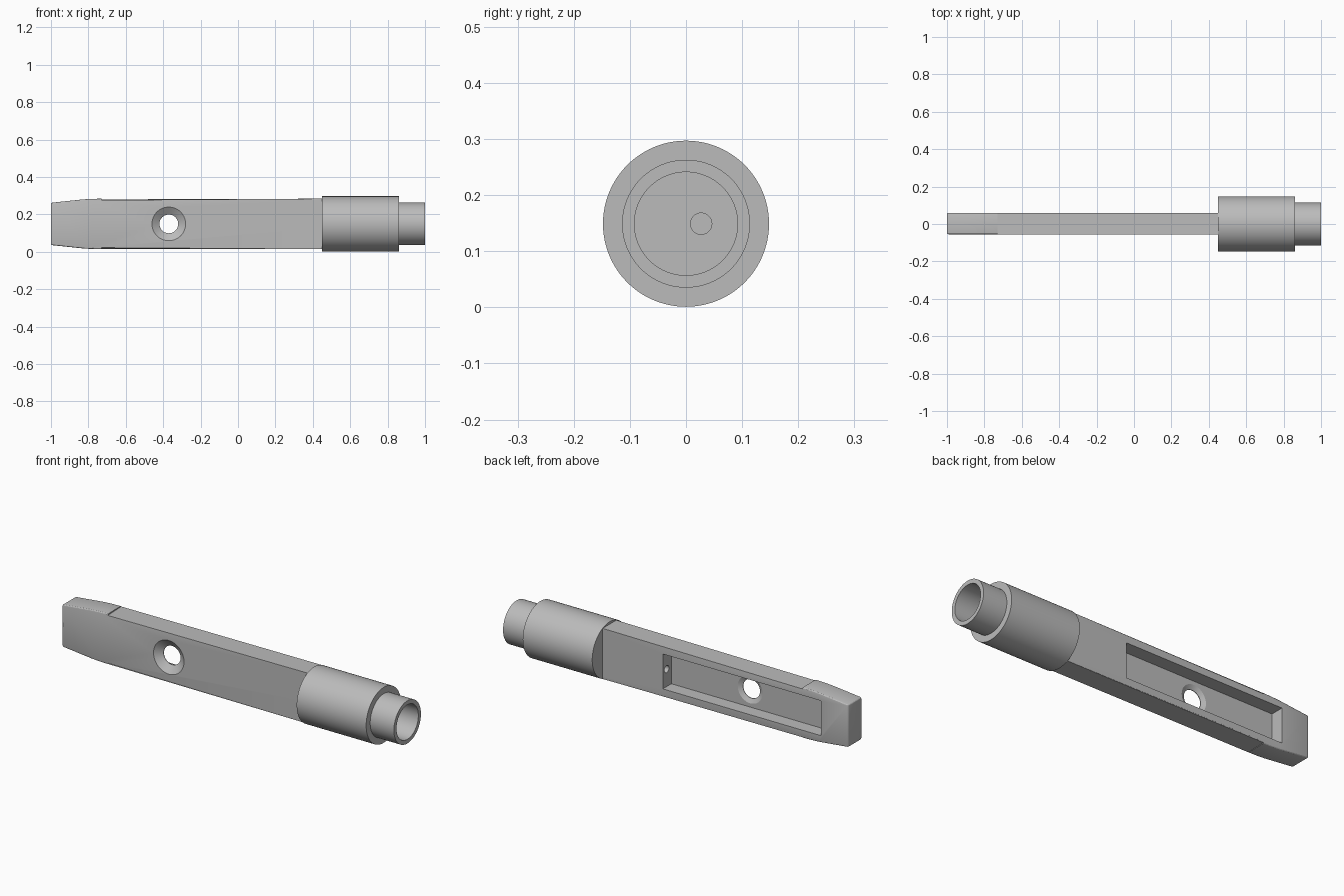
import bpy, bmesh, math
from mathutils import Matrix

cube = bpy.data.objects.get("Cube")
if cube:
    bpy.data.objects.remove(cube, do_unlink=True)

AXIS_Z = 0.149               # height of the long axis
FRONT, BACK = -0.055, 0.06   # faces of the flat bar
FLOOR = -0.012               # depth of the rear pocket

grey = bpy.data.materials.new("plain grey")
grey.use_nodes = True
grey.diffuse_color = (0.5, 0.5, 0.5, 1)
grey.node_tree.nodes["Principled BSDF"].inputs["Base Color"].default_value = (0.5, 0.5, 0.5, 1)


def finish(name, bm):
    bmesh.ops.recalc_face_normals(bm, faces=bm.faces)
    mesh = bpy.data.meshes.new(name)
    bm.to_mesh(mesh)
    bm.free()
    mesh.materials.append(grey)
    obj = bpy.data.objects.new(name, mesh)
    bpy.context.collection.objects.link(obj)
    return obj


def lathe(name, profile, axis, origin, sides=96):
    """Turn (radius, position) points about the X or Y axis."""
    bm = bmesh.new()
    verts = [bm.verts.new((r, 0, p)) for r, p in profile]
    edges = [bm.edges.new(pair) for pair in zip(verts, verts[1:])]
    bmesh.ops.spin(bm, geom=verts + edges, cent=(0, 0, 0), axis=(0, 0, 1),
                   angle=math.tau, steps=sides)
    bmesh.ops.remove_doubles(bm, verts=bm.verts, dist=1e-5)
    turn = (Matrix.Rotation(math.pi / 2, 4, 'Y') if axis == 'X'
            else Matrix.Rotation(-math.pi / 2, 4, 'X'))
    bm.transform(Matrix.Translation(origin) @ turn)
    return finish(name, bm)


def box(name, lo, hi):
    bm = bmesh.new()
    bmesh.ops.create_cube(bm, size=1)
    for v in bm.verts:
        v.co = [a + (b - a) * (c + 0.5) for a, b, c in zip(lo, hi, v.co)]
    return finish(name, bm)


def combine(target, tool, operation):
    tool.hide_render = True
    mod = target.modifiers.new(tool.name, 'BOOLEAN')
    mod.operation, mod.solver, mod.object = operation, 'EXACT', tool
    bpy.ops.object.select_all(action='DESELECT')
    target.select_set(True)
    bpy.context.view_layer.objects.active = target
    bpy.ops.object.modifier_apply(modifier=mod.name)
    bpy.data.objects.remove(tool, do_unlink=True)


# Flat bar with a tapered tip
half = [(-1, 0.113), (-0.83, 0.131), (-0.78, 0.134), (-0.73, 0.135), (0.47, 0.135)]
outline = half + [(x, -z) for x, z in reversed(half)]
bm = bmesh.new()
face = bm.faces.new([bm.verts.new((x, FRONT, AXIS_Z + z)) for x, z in outline])
side = bmesh.ops.extrude_face_region(bm, geom=[face])
for v in side["geom"]:
    if isinstance(v, bmesh.types.BMVert):
        v.co.y = BACK
bmesh.ops.recalc_face_normals(bm, faces=bm.faces)
# Round the long edges of the tip and the rim of its end
tip = []
for e in bm.edges:
    a, b = (v.co for v in e.verts)
    along_face = abs(a.y - b.y) < 1e-4
    at_end = max(a.x, b.x) < -0.99
    if (along_face and max(a.x, b.x) < -0.72) or at_end:
        tip.append(e)
bmesh.ops.bevel(bm, geom=tip, offset=0.008, segments=3, profile=0.5, affect='EDGES')
body = finish("flat_bar_with_socket", bm)

# Round barrel, stepped collar and blind bore
barrel = lathe("barrel", [(0, 0.45), (0.148, 0.45), (0.148, 0.86), (0.114, 0.86),
                          (0.114, 1), (0.092, 1), (0.092, 0.5), (0, 0.5)],
               'X', (0, 0, AXIS_Z))
combine(body, barrel, 'UNION')

# Rear pocket
combine(body, box("pocket", (-0.84, FLOOR, AXIS_Z - 0.093),
                  (0.095, BACK + 0.05, AXIS_Z + 0.093)), 'DIFFERENCE')

# Narrow passage from the pocket to the bore
combine(body, lathe("passage", [(0, 0.05), (0.019, 0.05), (0.019, 0.55), (0, 0.55)],
                    'X', (0, 0.027, AXIS_Z), 32), 'DIFFERENCE')

# Round opening, countersunk on both sides
combine(body, lathe("opening", [(0, FRONT - 0.02), (0.09, FRONT - 0.02), (0.09, FRONT),
                                (0.05, -0.027), (0.05, -0.024), (0.073, FLOOR),
                                (0.073, 0.02), (0, 0.02)],
                    'Y', (-0.37, 0, AXIS_Z), 64), 'DIFFERENCE')

bpy.ops.object.select_all(action='DESELECT')
body.select_set(True)
bpy.context.view_layer.objects.active = body
bpy.ops.object.shade_smooth_by_angle(angle=math.radians(25))
